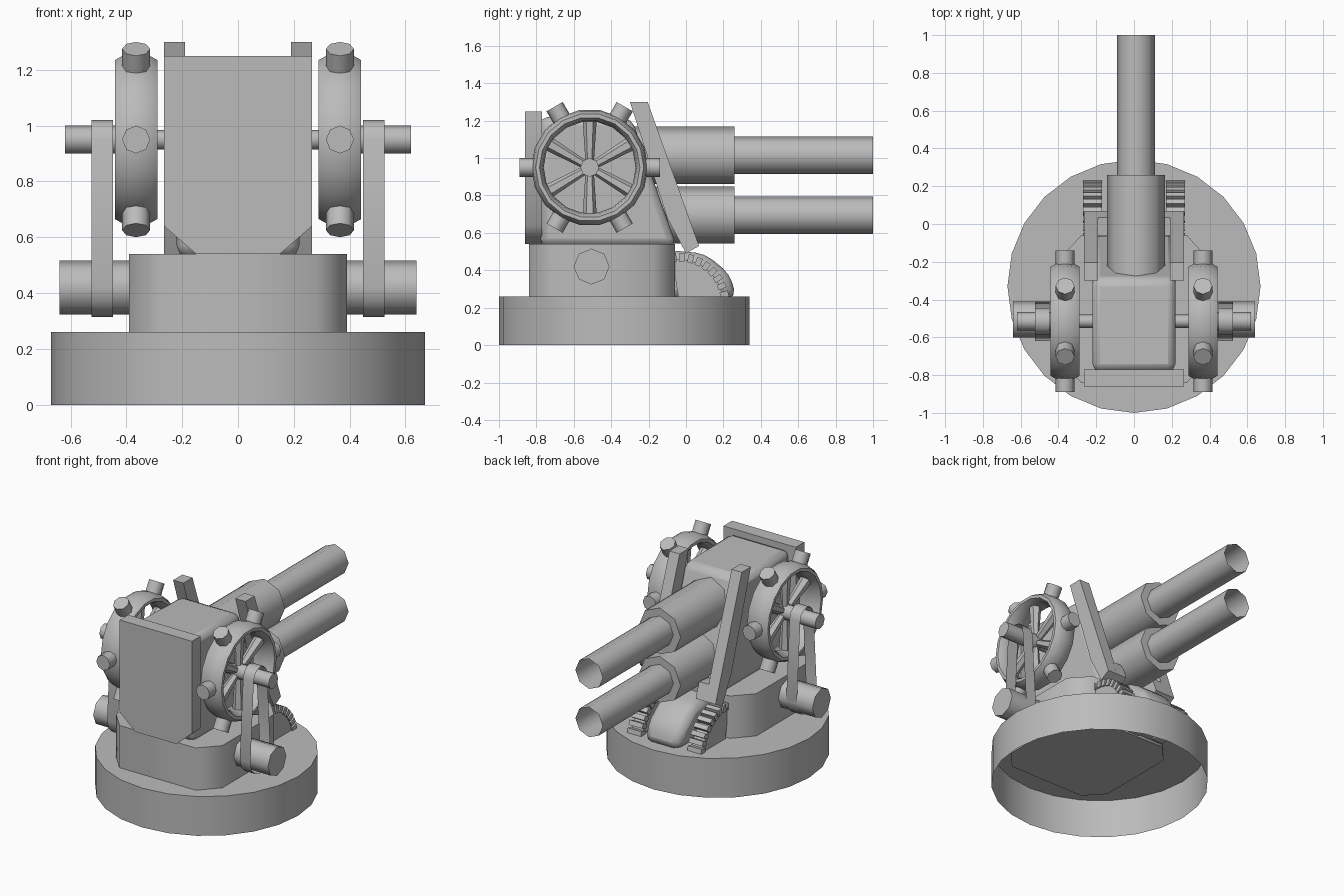
import bpy, bmesh
from math import sin, cos, pi, radians
from mathutils import Matrix, Vector

old = bpy.data.objects.get("Cube")
if old:
    bpy.data.objects.remove(old, do_unlink=True)

GREY = (0.5, 0.5, 0.5, 1)
metal = bpy.data.materials.new("grey metal")
metal.use_nodes = True
metal.diffuse_color = GREY
metal.node_tree.nodes["Principled BSDF"].inputs["Base Color"].default_value = GREY


def finish(name, bm, mirror=False, angle=50, bevel=0):
    """Turn a bmesh into a shaded object, optionally mirrored across x."""
    bmesh.ops.recalc_face_normals(bm, faces=bm.faces)
    mesh = bpy.data.meshes.new(name)
    bm.to_mesh(mesh)
    bm.free()
    mesh.materials.append(metal)
    mesh.polygons.foreach_set("use_smooth", [True] * len(mesh.polygons))
    mesh.set_sharp_from_angle(angle=radians(angle))
    ob = bpy.data.objects.new(name, mesh)
    bpy.context.collection.objects.link(ob)
    if bevel:
        mod = ob.modifiers.new("bevel", 'BEVEL')
        mod.width, mod.segments, mod.limit_method = bevel, 2, 'ANGLE'
    if mirror:
        ob.modifiers.new("mirror", 'MIRROR').use_mirror_merge = False
    return ob


def add_rod(bm, a, b, r1, r2=None, sides=8, caps=True):
    """Straight rod between two points."""
    a, b = Vector(a), Vector(b)
    turn = (b - a).to_track_quat('Z', 'Y').to_matrix().to_4x4()
    bmesh.ops.create_cone(bm, cap_ends=caps, segments=sides, radius1=r1,
                          radius2=r1 if r2 is None else r2, depth=(b - a).length,
                          matrix=Matrix.Translation((a + b) / 2) @ turn)


def rod(name, a, b, r, mirror=False, **kw):
    bm = bmesh.new()
    add_rod(bm, a, b, r, **kw)
    return finish(name, bm, mirror)


def prism(name, points, lo, hi, axis=0, **kw):
    """Extrude an outline along x (y,z points), y (x,z) or z (x,y)."""
    bm = bmesh.new()

    def place(p, d):
        v = list(p)
        v.insert(axis, d)
        return v
    face = bm.faces.new([bm.verts.new(place(p, lo)) for p in points])
    out = bmesh.ops.extrude_face_region(bm, geom=[face])
    shift = [0, 0, 0]
    shift[axis] = hi - lo
    bmesh.ops.translate(bm, verts=[v for v in out["geom"] if isinstance(v, bmesh.types.BMVert)], vec=shift)
    return finish(name, bm, **kw)


# Round base, hollow and open underneath
bm = bmesh.new()
add_rod(bm, (0, -0.33, 0), (0, -0.33, 0.26), 0.67, sides=24)
bmesh.ops.delete(bm, geom=[f for f in bm.faces if f.calc_center_median().z < 0.01], context='FACES')
finish("round_base", bm)

# Chamfered pedestal
pedestal = [(-0.28, -0.84), (0.28, -0.84), (0.39, -0.72), (0.39, -0.18),
            (0.28, -0.06), (-0.28, -0.06), (-0.39, -0.18), (-0.39, -0.72)]
prism("pedestal", pedestal, 0.24, 0.54, axis=2)

# Gun housing with sloping back, and front shield
housing = [(-0.78, 0.53), (-0.78, 1.22), (-0.29, 1.21), (-0.05, 0.53)]
prism("gun_housing", housing, -0.22, 0.22, bevel=0.04)
shield = [(-0.15, 0.54), (0.15, 0.54), (0.265, 0.64), (0.265, 1.25), (-0.265, 1.25), (-0.265, 0.64)]
prism("front_shield", shield, -0.86, -0.77, axis=1)

# Two stacked barrels with sleeves
for name, z in (("upper", 1.015), ("lower", 0.695)):
    rod(name + "_sleeve", (0.01, -0.4, z), (0.01, 0.26, z), 0.153)
    rod(name + "_barrel", (0.01, 0.2, z), (0.01, 1, z), 0.1, caps=False)

# Slanted side arms with feet turned inward
arm = [(-0.3, 1.3), (-0.205, 1.3), (0.07, 0.53), (0, 0.49), (-0.1, 0.68)]
prism("side_arm", arm, 0.19, 0.265, mirror=True)
foot = [(-0.06, 0.62), (0.035, 0.63), (0.07, 0.53), (0, 0.49)]
prism("arm_foot", foot, 0.12, 0.2, mirror=True)

# Rounded hood between the elevation gears
hood = [(-0.12, 0.25), (0.27, 0.25), (0.235, 0.38), (0.1, 0.49), (-0.12, 0.51)]
prism("rear_hood", hood, -0.13, 0.13, bevel=0.05)

# Elevation gears: toothed arcs
GY, GZ = -0.04, 0.22
arc = [(GY + 0.24 * cos(radians(t)), GZ + 0.24 * sin(radians(t))) for t in range(8, 99, 10)]
prism("gear_disc", [(GY, 0.25)] + arc, 0.18, 0.26, mirror=True)
bm = bmesh.new()
for i in range(9):
    t = radians(12 + 10.5 * i)
    y, z = GY + 0.25 * cos(t), GZ + 0.25 * sin(t)
    bmesh.ops.create_cube(bm, size=1, matrix=Matrix.Translation((0.22, y, z))
                          @ Matrix.Rotation(t, 4, 'X') @ Matrix.Diagonal((0.1, 0.045, 0.03, 1)))
finish("gear_teeth", bm, mirror=True)

# Hand wheels: flattened ring, spokes and knobs
WX, WY, WZ = 0.365, -0.515, 0.95


def on_wheel(r, t, x=WX):
    return Vector((x, WY + r * cos(t), WZ + r * sin(t)))


bm = bmesh.new()
N, M = 18, 10
rings = [[bm.verts.new(on_wheel(0.279 + 0.033 * cos(2 * pi * j / M), 2 * pi * i / N,
                                WX + 0.08 * sin(2 * pi * j / M))) for j in range(M)] for i in range(N)]
for i in range(N):
    for j in range(M):
        a, b, k = rings[i], rings[(i + 1) % N], (j + 1) % M
        bm.faces.new((a[j], b[j], b[k], a[k]))
finish("wheel_rim", bm, mirror=True, angle=60)

spokes, knobs = bmesh.new(), bmesh.new()
for k in range(6):
    t = k * pi / 3
    add_rod(spokes, on_wheel(0.02, t + pi / 6), on_wheel(0.26, t + pi / 6), 0.022, 0.038, sides=6)
    add_rod(knobs, on_wheel(0.28, t), on_wheel(0.375, t), 0.05)
finish("wheel_spokes", spokes, mirror=True)
finish("wheel_knobs", knobs, mirror=True)

# Wheel axle and lower drive shaft
rod("inner_axle", (0.2, WY, WZ), (0.4, WY, WZ), 0.035, mirror=True)
rod("outer_axle", (0.34, WY, WZ), (0.62, WY, WZ), 0.05, mirror=True)
LZ = 0.42
rod("drive_shaft", (0.3, WY + 0.01, LZ), (0.64, WY + 0.01, LZ), 0.096, mirror=True)

# Drive belt: thin open ribbon around both shafts
bm = bmesh.new()
path = [(0.07 * cos(k * pi / 6), WZ + 0.07 * sin(k * pi / 6)) for k in range(7)]
path += [(0.105 * cos(k * pi / 6), LZ + 0.105 * sin(k * pi / 6)) for k in range(6, 13)]
loop = [[bm.verts.new((x, WY + y, z)) for x in (0.447, 0.525)] for y, z in path]
for p, q in zip(loop, loop[1:] + loop[:1]):
    bm.faces.new((p[0], p[1], q[1], q[0]))
finish("drive_belt", bm, mirror=True)
